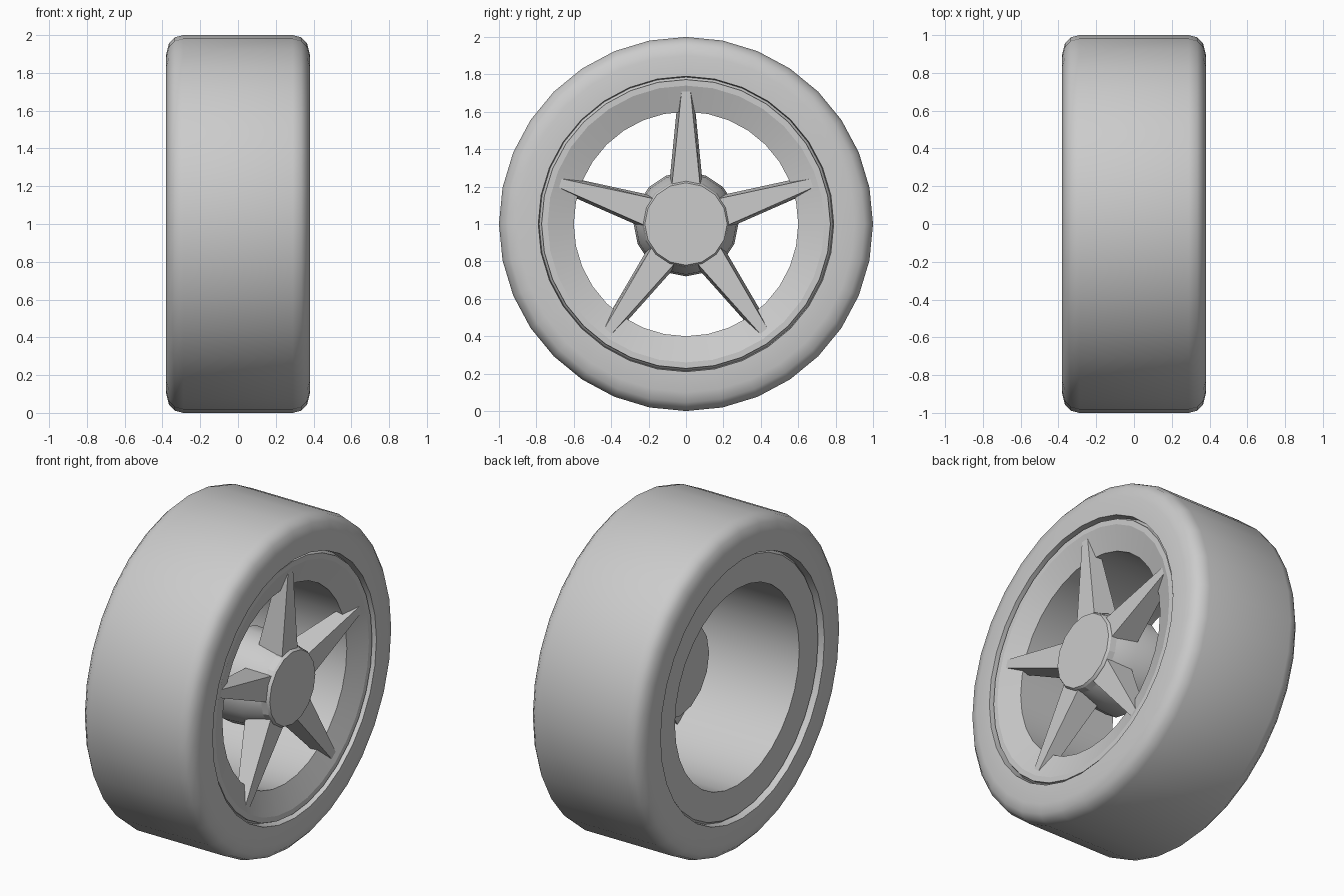
import bpy, bmesh
from math import sin, cos, pi, radians
from mathutils import Matrix, Vector

if "Cube" in bpy.data.objects:
    bpy.data.objects.remove(bpy.data.objects["Cube"])


def finish(bm, name, angle=30):
    bmesh.ops.recalc_face_normals(bm, faces=bm.faces)
    me = bpy.data.meshes.new(name)
    bm.to_mesh(me)
    bm.free()
    ob = bpy.data.objects.new(name, me)
    bpy.context.collection.objects.link(ob)
    ob.location.z = 1
    bpy.ops.object.select_all(action='DESELECT')
    ob.select_set(True)
    bpy.context.view_layer.objects.active = ob
    if angle:
        bpy.ops.object.shade_smooth_by_angle(angle=radians(angle))
    return ob


def revolve(name, profile, sides, closed=True, angle=30):
    """Turn (x, radius) points around the x axle; open profiles get end caps."""
    bm = bmesh.new()
    rings = []
    for i in range(sides):
        a = 2 * pi * i / sides
        rings.append([bm.verts.new((x, r * sin(a), r * cos(a))) for x, r in profile])
    n = len(profile)
    for i in range(sides):
        p, q = rings[i], rings[(i + 1) % sides]
        for j in range(n if closed else n - 1):
            k = (j + 1) % n
            bm.faces.new((p[j], p[k], q[k], q[j]))
    if not closed:
        for j in (0, n - 1):
            bm.faces.new([ring[j] for ring in rings])
    return finish(bm, name, angle)


# tyre: rounded shoulders, flat sidewalls, mirrored profile
half = [(0.29, 1.0), (0.335, 0.988), (0.366, 0.955), (0.38, 0.90),
        (0.382, 0.79), (0.33, 0.785)]
tyre = half + [(-x, r) for x, r in reversed(half)]
revolve("tyre", tyre, 32, angle=35)

# rim: dished front lip, straight barrel, flat back flange
revolve("rim", [(0.33, 0.787), (0.345, 0.775), (0.366, 0.772), (0.366, 0.74),
                (0.315, 0.60), (-0.345, 0.60), (-0.352, 0.74), (-0.352, 0.772),
                (-0.335, 0.787)], 32, angle=15)

# hub with a flat centre cap
revolve("hub", [(0.04, 0.28), (0.20, 0.27), (0.30, 0.24), (0.335, 0.228)],
        16, closed=False)
revolve("hub_cap", [(0.32, 0.235), (0.355, 0.228), (0.368, 0.22)], 16,
        closed=False, angle=20)

# five tapered spokes with a narrower front face
bm = bmesh.new()
for s in range(5):
    rot = Matrix.Rotation(2 * pi * s / 5, 4, 'X')
    ends = []
    # radius, front x, back x, front half width, back half width
    for r, xf, xb, wf, wb in ((0.21, 0.35, 0.19, 0.075, 0.09),
                              (0.71, 0.355, 0.30, 0.024, 0.04)):
        ends.append([bm.verts.new(rot @ Vector(c)) for c in
                     ((xf, -wf, r), (xf, wf, r), (xb, wb, r), (xb, -wb, r))])
    a, b = ends
    bm.faces.new(a)
    bm.faces.new(b)
    for j in range(4):
        k = (j + 1) % 4
        bm.faces.new((a[j], a[k], b[k], b[j]))
finish(bm, "spokes", angle=0)
